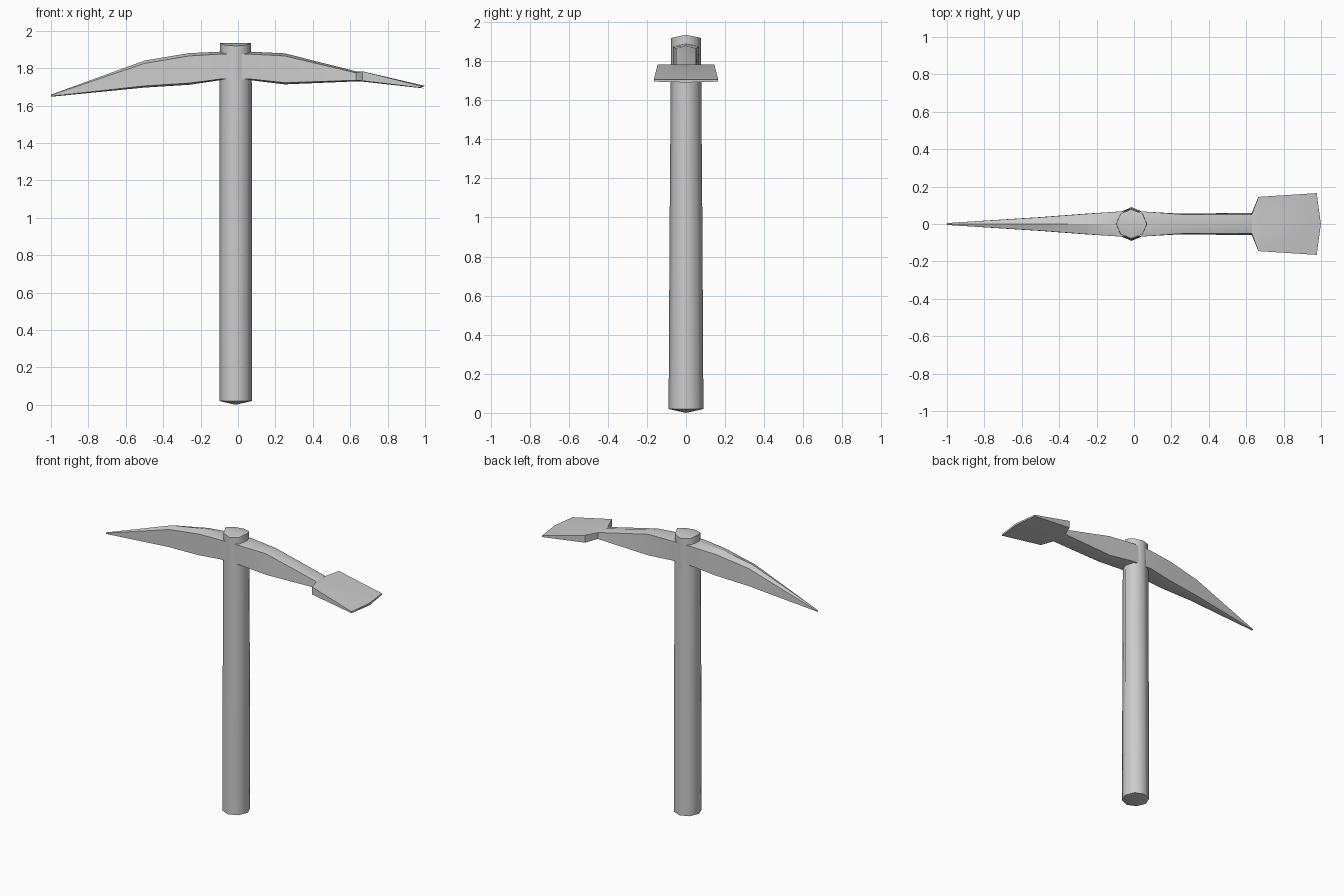
import bpy, bmesh, math

cube = bpy.data.objects.get("Cube")
if cube:
    bpy.data.objects.remove(cube)

grey = bpy.data.materials.new("plain_grey")
grey.use_nodes = True
GREY = (0.6, 0.6, 0.6, 1)
grey.diffuse_color = GREY
grey.node_tree.nodes["Principled BSDF"].inputs["Base Color"].default_value = GREY


def loft(name, rings, smooth_angle, end_tips=(None, None)):
    """Skin a list of point rings; close each end flat or to a centre point."""
    bm = bmesh.new()
    loops = [[bm.verts.new(p) for p in ring] for ring in rings]
    n = len(loops[0])
    for a, b in zip(loops, loops[1:]):
        for i in range(n):
            j = (i + 1) % n
            bm.faces.new((a[i], a[j], b[j], b[i]))
    for loop, tip in zip((loops[0], loops[-1]), end_tips):
        if tip:
            centre = bm.verts.new(tip)
            for i in range(n):
                bm.faces.new((loop[i], loop[(i + 1) % n], centre))
        else:
            bm.faces.new(loop)
    bmesh.ops.recalc_face_normals(bm, faces=bm.faces)
    mesh = bpy.data.meshes.new(name)
    bm.to_mesh(mesh)
    bm.free()
    mesh.materials.append(grey)
    obj = bpy.data.objects.new(name, mesh)
    bpy.context.collection.objects.link(obj)
    bpy.ops.object.select_all(action="DESELECT")
    obj.select_set(True)
    bpy.context.view_layer.objects.active = obj
    bpy.ops.object.shade_smooth_by_angle(angle=math.radians(smooth_angle))
    return obj


# Handle: eight-sided tapering shaft, shallow point below, ridged top
AXIS_X = -0.013


def handle_ring(z, rx, ry, drop=0.0):
    ring = []
    for k in range(8):
        a = k * math.tau / 8
        ring.append((AXIS_X + rx * math.cos(a), ry * math.sin(a),
                     z - drop * abs(math.sin(a))))
    return ring


loft("handle", [
    handle_ring(0.02, 0.087, 0.09),
    handle_ring(0.2, 0.087, 0.088),
    handle_ring(0.95, 0.087, 0.084),
    handle_ring(1.7, 0.087, 0.078),
    handle_ring(1.935, 0.082, 0.078, 0.017),
], 50, ((AXIS_X, 0, 0), (AXIS_X, 0, 1.935)))


# Head: six-sided section with a ridge along the top and the bottom
def head_ring(x, top_half, low_half, top, low, ridge, keel, nose=0.0):
    return [(x + nose, 0, top + ridge), (x, top_half, top), (x, low_half, low),
            (x + nose, 0, low - keel), (x, -low_half, low), (x, -top_half, top)]


loft("pick_and_blade", [
    head_ring(-1.0, 0.005, 0.005, 1.655, 1.65, 0.003, 0.003),
    head_ring(-0.5, 0.036, 0.037, 1.825, 1.705, 0.015, 0.009),
    head_ring(-0.26, 0.054, 0.055, 1.865, 1.72, 0.015, 0.009),
    head_ring(-0.09, 0.066, 0.066, 1.875, 1.742, 0.013, 0.006),
    head_ring(0.06, 0.066, 0.066, 1.875, 1.742, 0.013, 0.006),
    head_ring(0.25, 0.052, 0.055, 1.865, 1.722, 0.014, 0.009),
    head_ring(0.63, 0.05, 0.06, 1.775, 1.735, 0.008, 0.006),
    head_ring(0.665, 0.145, 0.145, 1.783, 1.732, 0.0, 0.004),
    head_ring(0.977, 0.165, 0.165, 1.705, 1.695, 0.0, 0.004, 0.022),
], 25)
